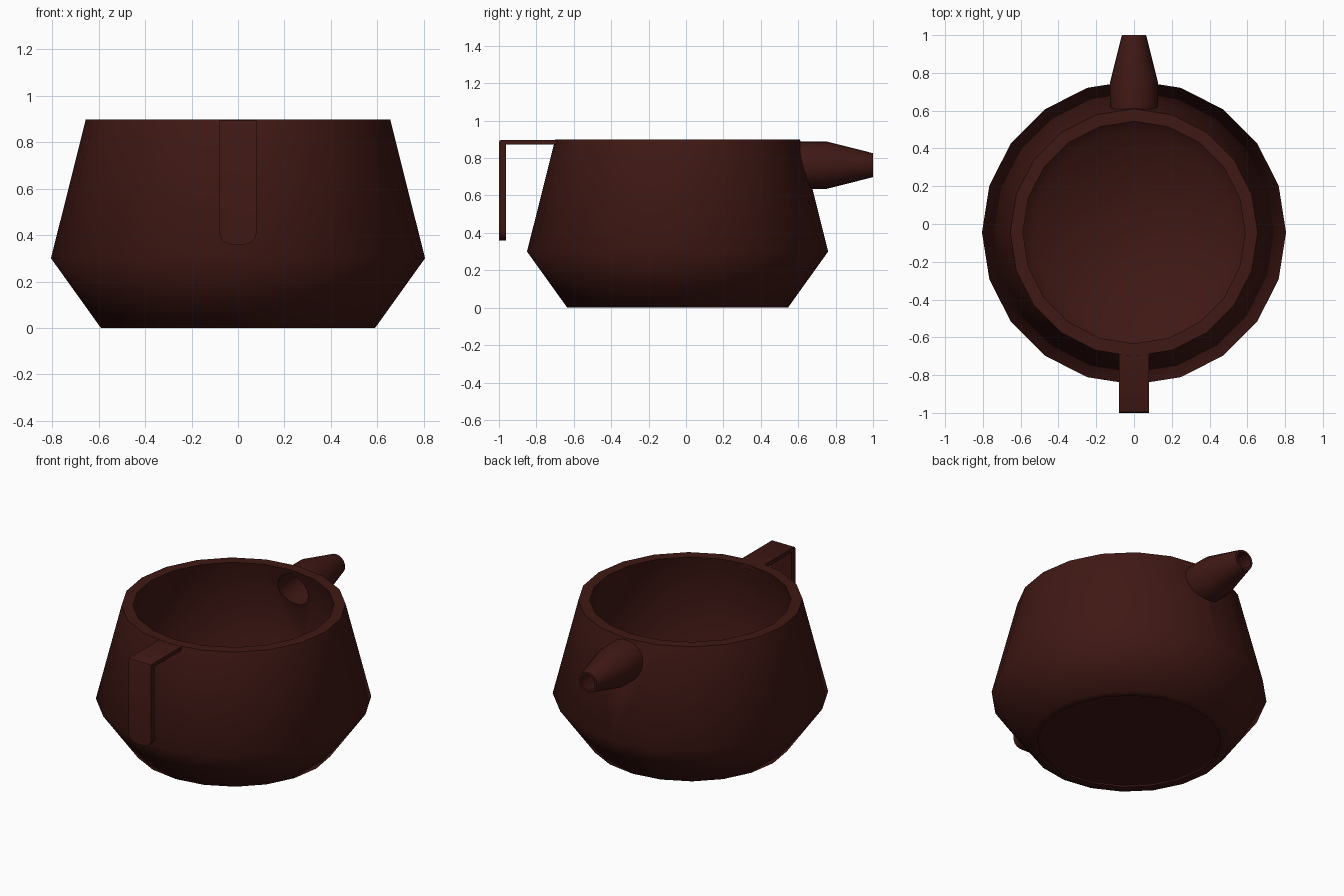
import bpy, bmesh, math
from mathutils import Matrix

if "Cube" in bpy.data.objects:
    bpy.data.objects.remove(bpy.data.objects["Cube"])

clay = bpy.data.materials.new("dark_clay")
clay.diffuse_color = (0.05, 0.009, 0.007, 1)
clay.use_nodes = True
clay.node_tree.nodes["Principled BSDF"].inputs["Base Color"].default_value = clay.diffuse_color


def finish(name, bm):
    bmesh.ops.recalc_face_normals(bm, faces=bm.faces[:])
    mesh = bpy.data.meshes.new(name)
    bm.to_mesh(mesh)
    bm.free()
    mesh.materials.append(clay)
    ob = bpy.data.objects.new(name, mesh)
    bpy.context.collection.objects.link(ob)
    return ob


def lathe(name, profile, sides, matrix):
    """Turn (radius, height) points that start and end on the axis."""
    bm = bmesh.new()
    verts = [bm.verts.new((r, 0, z)) for r, z in profile]
    edges = [bm.edges.new(p) for p in zip(verts, verts[1:])]
    bmesh.ops.spin(bm, geom=verts + edges, cent=(0, 0, 0), axis=(0, 0, 1),
                   angle=2 * math.pi, steps=sides, use_duplicate=False)
    bmesh.ops.remove_doubles(bm, verts=bm.verts[:], dist=1e-4)
    bmesh.ops.transform(bm, matrix=matrix, verts=bm.verts[:])
    return finish(name, bm)


def smooth(ob, degrees):
    bpy.ops.object.select_all(action='DESELECT')
    ob.select_set(True)
    bpy.context.view_layer.objects.active = ob
    bpy.ops.object.shade_smooth_by_angle(angle=math.radians(degrees))


def boolean(ob, other, operation):
    mod = ob.modifiers.new(operation.lower(), 'BOOLEAN')
    mod.operation, mod.object, mod.solver = operation, other, 'EXACT'
    bpy.ops.object.select_all(action='DESELECT')
    ob.select_set(True)
    bpy.context.view_layer.objects.active = ob
    bpy.ops.object.modifier_apply(modifier=mod.name)
    bpy.data.objects.remove(other)


# Hollow pot body, with a shallow recess underneath
pot = lathe("pot_body", [
    (0, 0.01), (0.535, 0.01), (0.535, 0), (0.59, 0), (0.805, 0.30),
    (0.655, 0.898), (0.588, 0.898), (0.735, 0.30), (0.53, 0.025), (0, 0.025),
], 20, Matrix.Translation((0, -0.045, 0)))

# Spout joined to the wall, then bored through into the pot
along_y = Matrix.Translation((0, 0, 0.762)) @ Matrix.Rotation(-math.pi / 2, 4, 'X')
spout = lathe("spout", [(0, 0.61), (0.127, 0.61), (0.127, 0.75),
                        (0.064, 1.0), (0, 1.0)], 24, along_y)
bore = lathe("spout_bore", [(0, 0.40), (0.106, 0.40), (0.106, 0.75),
                            (0.038, 1.05), (0, 1.05)], 24, along_y)
bore.hide_render = True
boolean(pot, spout, 'UNION')
boolean(pot, bore, 'DIFFERENCE')
smooth(pot, 60)

# Handle: bent flat strap with a rounded lower end
bm = bmesh.new()
outline = [(-0.63, 0.897), (-1.0, 0.897), (-1.0, 0.36),
           (-0.963, 0.36), (-0.963, 0.872), (-0.63, 0.872)]
face = bm.faces.new([bm.verts.new((-0.08, y, z)) for y, z in outline])
side = bmesh.ops.extrude_face_region(bm, geom=[face])["geom"]
bmesh.ops.translate(bm, vec=(0.16, 0, 0),
                    verts=[g for g in side if isinstance(g, bmesh.types.BMVert)])


def edges_where(test):
    return [e for e in bm.edges if all(test(v.co) for v in e.verts)]


tip = [e for e in edges_where(lambda c: c.z < 0.4)
       if abs(e.verts[0].co.x - e.verts[1].co.x) < 1e-4]
bmesh.ops.bevel(bm, geom=tip, offset=0.05, segments=3, profile=0.5, affect='EDGES')
corner = edges_where(lambda c: c.z > 0.89 and c.y < -0.99)
bmesh.ops.bevel(bm, geom=corner, offset=0.012, segments=2, profile=0.5, affect='EDGES')
smooth(finish("handle", bm), 35)
